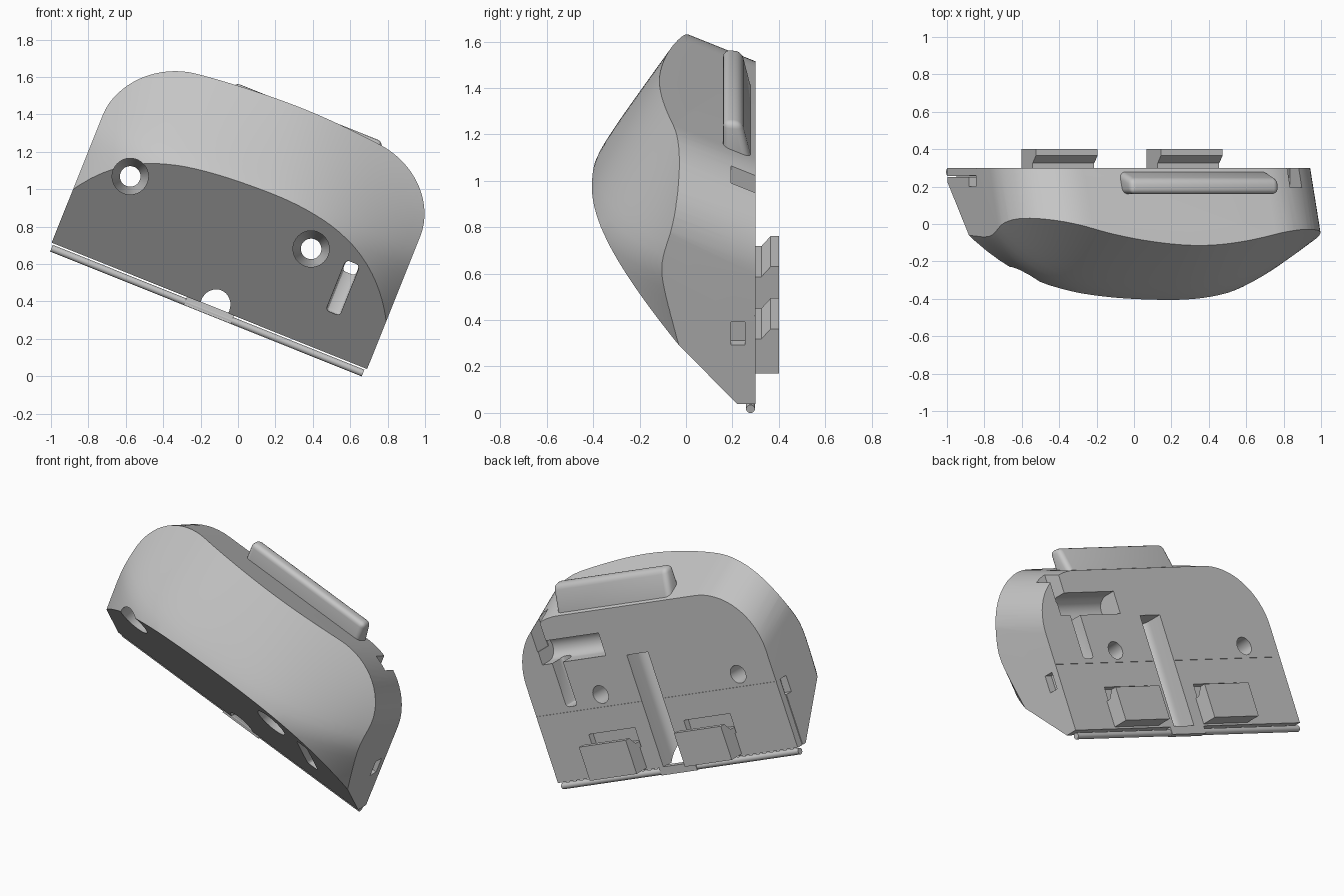
import bpy, bmesh, math
from mathutils import Matrix, Vector

cube = bpy.data.objects.get("Cube")
if cube:
    bpy.data.objects.remove(cube, do_unlink=True)

# Parts are modelled upright (x along the base, z up from it), then tilted
TILT = Matrix.Translation((-1, 0, 0.705)) @ Matrix.Rotation(math.radians(21.84), 4, 'Y')
WIDTH, RADIUS, BACK = 1.817, 0.385, 0.3

grey = bpy.data.materials.new("plain grey")
grey.use_nodes = True
grey.diffuse_color = (0.57, 0.57, 0.57, 1)
grey.node_tree.nodes["Principled BSDF"].inputs["Base Color"].default_value = (0.57, 0.57, 0.57, 1)


def make(name, bm):
    bmesh.ops.recalc_face_normals(bm, faces=bm.faces)
    mesh = bpy.data.meshes.new(name)
    bm.to_mesh(mesh)
    bm.free()
    mesh.materials.append(grey)
    ob = bpy.data.objects.new(name, mesh)
    bpy.context.collection.objects.link(ob)
    return ob


def loft(name, rings):
    """Closed solid through rings of points."""
    bm = bmesh.new()
    loops = [[bm.verts.new(p) for p in ring] for ring in rings]
    n = len(loops[0])
    for a, b in zip(loops, loops[1:]):
        for i in range(n):
            j = (i + 1) % n
            bm.faces.new((a[i], a[j], b[j], b[i]))
    bm.faces.new(loops[0])
    bm.faces.new(loops[-1])
    return make(name, bm)


def box(name, x0, x1, y0, y1, z0, z1):
    return loft(name, [[(x, y0, z0), (x, y1, z0), (x, y1, z1), (x, y0, z1)] for x in (x0, x1)])


def extrude_x(name, profile, x0, x1):
    return loft(name, [[(x, y, z) for y, z in profile] for x in (x0, x1)])


def lathe(name, start, axis, stations, sides=32):
    """Round solid along an axis; stations are (distance, radius)."""
    turn = Vector(axis).to_track_quat('Z', 'Y')
    rings = []
    for d, r in stations:
        angles = [math.tau * i / sides for i in range(sides)]
        rings.append([Vector(start) + turn @ Vector((r * math.cos(a), r * math.sin(a), d)) for a in angles])
    return loft(name, rings)


def apply_modifier(ob, mod):
    bpy.context.view_layer.objects.active = ob
    bpy.ops.object.modifier_apply(modifier=mod.name)


def boolean(ob, tool, operation='DIFFERENCE'):
    tool.hide_render = True
    mod = ob.modifiers.new("cut", 'BOOLEAN')
    mod.operation, mod.solver, mod.object = operation, 'EXACT', tool
    apply_modifier(ob, mod)
    bpy.data.objects.remove(tool, do_unlink=True)


def bevel(ob, width, segments=4):
    mod = ob.modifiers.new("round", 'BEVEL')
    mod.width, mod.segments = width, segments
    apply_modifier(ob, mod)


# Body: block with rounded upper corners, its top drafted inward to the back
def outline(y):
    top = 1.126 - 0.43 * y
    pts = [(0, y, 0.01), (WIDTH, y, 0.01)]
    for cx, first in ((WIDTH - RADIUS, 0), (RADIUS, 90)):
        for i in range(17):
            a = math.radians(first + 90 * i / 16)
            pts.append((cx + RADIUS * math.cos(a), y, top - RADIUS + RADIUS * math.sin(a)))
    return pts


body = loft("body", [outline(-0.6), outline(BACK)])

# Slanted lower front face
bm = bmesh.new()
bm.from_mesh(body.data)
cut = bmesh.ops.bisect_plane(bm, geom=bm.verts[:] + bm.edges[:] + bm.faces[:],
                             plane_co=(0, 0.23, 0), plane_no=(0, 1, 0.92), clear_inner=True)
edges = [e for e in cut['geom_cut'] if isinstance(e, bmesh.types.BMEdge)]
bmesh.ops.holes_fill(bm, edges=edges)
bmesh.ops.recalc_face_normals(bm, faces=bm.faces)
bm.to_mesh(body.data)
bm.free()


# Domed front surface: a soft ridge that curls back to each side
def dome(t, z):
    rise = z - 0.65
    ridge = -0.445 + 0.315 * (rise + math.sqrt(rise ** 2 + 0.006))
    curl = (0.345 - 0.11 * (z - 0.5)) * abs(t) ** (2.6 - 0.5 * t - 1.1 * (z - 0.55))
    return ridge + curl - 0.05 * t * z + 0.1 * max(t, 0) ** 4 * (0.85 - z)


bm = bmesh.new()
bmesh.ops.create_grid(bm, x_segments=44, y_segments=36, size=1)
for v in bm.verts:
    t, z = 1.2 * v.co.x, 0.6 + 0.9 * v.co.y
    v.co = (WIDTH / 2 * (1 + t), dome(t, z), z)
skin = bmesh.ops.extrude_face_region(bm, geom=bm.faces[:])
for v in skin['geom']:
    if isinstance(v, bmesh.types.BMVert):
        v.co.y = 1.5
boolean(body, make("dome_tool", bm), 'INTERSECT')

# Countersunk screw holes
for x in (0.258, 1.30):
    boolean(body, lathe("hole_tool", (x, -0.6, 0.495), (0, 1, 0),
                        [(0, 0.097), (0.55, 0.097), (0.68, 0.055), (1.2, 0.055)]))

# Central round-bottomed channel
boolean(body, lathe("channel_tool", (0.937, 0.208, -0.1), (0, 0, 1), [(0, 0.08), (0.805, 0.08)]))
boolean(body, box("channel_side_tool", 0.857, 1.017, 0.208, 0.4, -0.1, 0.705))

# Cross groove with the strap slot running through it
boolean(body, lathe("groove_tool", (1.17, 0.23, 0.79), (1, 0, 0), [(0, 0.07), (0.48, 0.07)]))
boolean(body, box("groove_side_tool", 1.17, 1.65, 0.23, 0.4, 0.72, 0.86))
boolean(body, box("strap_notch_tool", 1.57, 1.655, 0.195, 0.4, 0.8, 1.1))
for name, y0, y1, z0, z1 in (("strap_slot_tool", 0.2, 0.4, 0.45, 0.85),
                             ("front_slot_tool", -0.6, 0.22, 0.22, 0.51)):
    slot = box(name, 1.495, 1.575, y0, y1, z0, z1)
    bevel(slot, 0.02, 3)
    boolean(body, slot)

# Fine door seam, side notches and the seam beside the door
boolean(body, box("seam_tool", -0.1, 1.9, 0.296, 0.4, 0.419, 0.421))
boolean(body, box("right_notch_tool", -0.1, 0.05, 0.2, 0.26, 0.32, 0.42))
boolean(body, box("left_notch_tool", WIDTH - 0.05, 1.9, 0.195, 0.255, 0.285, 0.39))
boolean(body, box("side_seam_tool", -0.1, 0.05, 0.25, 0.256, -0.1, 0.33))

# Hooked pads on the back, each with a shallow recess above it
hook = [(0.27, 0.022), (0.4, 0.022), (0.4, 0.23), (0.365, 0.23), (0.325, 0.183), (0.27, 0.183)]
parts = [body]
for name, x in (("right_pad", 0.42), ("left_pad", 1.14)):
    boolean(body, box("recess_tool", x - 0.01, x + 0.34, 0.26, 0.4, 0.15, 0.27))
    parts.append(extrude_x(name, hook, x, x + 0.355))

# Rounded rail on the top wall
rail = extrude_x("top_rail", [(0.16, 0.92), (0.16, 1.172), (0.24, 1.165), (0.28, 1.0), (0.28, 0.92)], 0.59, 1.445)
bevel(rail, 0.03)
parts.append(rail)

# Hinge pin along the base with its flat middle link
parts.append(lathe("hinge_pin", (0.01, 0.278, -0.018), (1, 0, 0), [(0, 0.019), (1.795, 0.019)], 20))
parts.append(box("hinge_link", 0.78, 1.05, 0.26, 0.3, -0.036, 0.014))

# Tilt everything and shade smooth with sharp edges kept
for ob in parts:
    ob.data.transform(TILT)
    bpy.ops.object.select_all(action='DESELECT')
    ob.select_set(True)
    bpy.context.view_layer.objects.active = ob
    bpy.ops.object.shade_smooth_by_angle(angle=math.radians(25))
